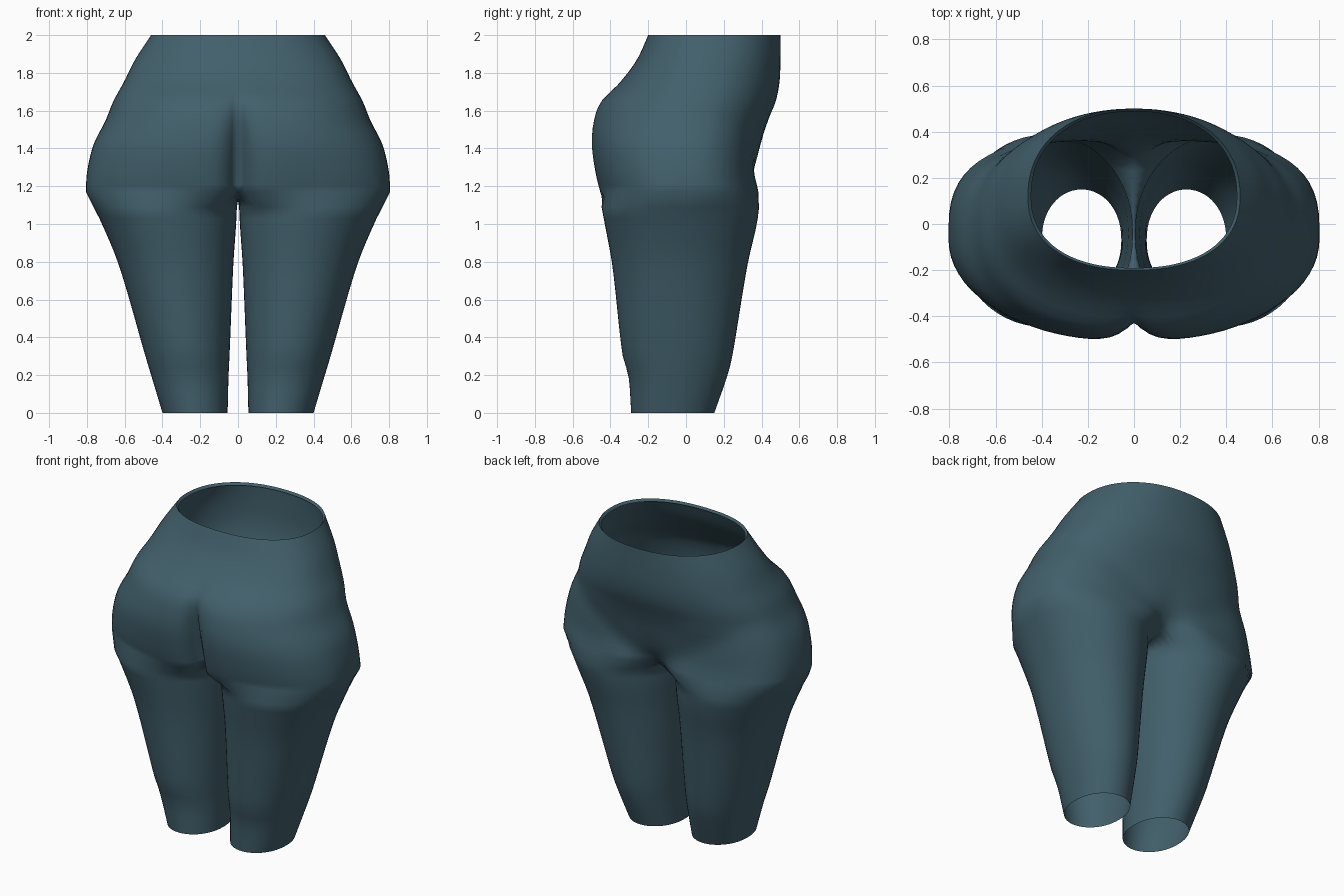
import bpy
import bmesh
from math import sin, cos, radians, exp, copysign

cube = bpy.data.objects.get("Cube")
if cube:
    bpy.data.objects.remove(cube)

OUTER, INNER = 44, 12          # segments on the outer arc and the inner thigh arc
OPEN = 140                     # leg angle at which the outer arc meets the inner one

# Leg profile: z, inner x, outer x, rear y (-y), far y (+y), y of widest point
LEG = [(0, .055, .40, -.29, .15, -.07), (.2, .05, .46, -.305, .22, -.06),
       (.3, .045, .49, -.335, .245, -.05), (.78, .025, .63, -.39, .325, -.04),
       (1, .01, .72, -.43, .375, -.04), (1.09, .006, .765, -.447, .387, -.045)]
# Hip profile: z, half width, y of widest point, rear y, far y, cleft depth, groin depth,
# squareness of the far side
HIP = [(1.17, .805, -.05, -.465, .39, .17, .10, 2.9), (1.27, .80, -.04, -.49, .375, .17, .03, 2.8),
       (1.42, .765, -.02, -.51, .395, .14, 0, 2.5), (1.55, .70, .01, -.497, .435, .08, 0, 2.3),
       (1.65, .66, .03, -.455, .475, .03, 0, 2.2), (1.75, .605, .06, -.35, .495, 0, 0, 2.2),
       (1.87, .545, .09, -.26, .50, 0, 0, 2.2), (2, .46, .12, -.20, .50, 0, 0, 2.2)]


def sample(table, z):
    """Smoothly interpolate a profile table at height z."""
    last = len(table) - 1
    i = 0
    while i < last - 1 and z > table[i + 1][0]:
        i += 1
    a, b = table[i], table[i + 1]
    p, q = table[max(i - 1, 0)], table[min(i + 2, last)]
    h = b[0] - a[0]
    t = (z - a[0]) / h
    out = []
    for k in range(1, len(a)):
        ma = (b[k] - p[k]) / (b[0] - p[0]) * h
        mb = (q[k] - a[k]) / (q[0] - a[0]) * h
        out.append((2*t**3 - 3*t*t + 1) * a[k] + (t**3 - 2*t*t + t) * ma
                   + (3*t*t - 2*t**3) * b[k] + (t**3 - t*t) * mb)
    return out


def leg_point(z, angle):
    xi, xo, rear, far, mid = sample(LEG, z)
    c, s = cos(radians(angle)), sin(radians(angle))
    depth = far - mid if s > 0 else mid - rear
    return ((xi + xo) / 2 + (xo - xi) / 2 * c, mid + depth * copysign(abs(s) ** .92, s), z)


def hip_point(z, angle):
    """Point on the half hip; angles follow the leg so the edges run straight up."""
    width, mid, rear, far, cleft, groin, square = sample(HIP, z)
    end = cos(radians(OPEN))
    f = max((cos(radians(angle)) - end) / (1 - end), 0)
    if abs(angle) > OPEN - .1:
        f = 0
    x = width * f
    if angle < 0:
        reach = max(1 - f ** 2.3, 0) ** (1 / 2.3)
        y = mid + (rear - mid) * reach + max(cleft, 0) * exp(-x / .05)
    else:
        reach = max(1 - f ** square, 0) ** (1 / square)
        y = mid + (far - mid) * reach - max(groin, 0) * exp(-(x / .12) ** 2)
        # Soft diagonal crease between thigh and belly
        y -= .012 * reach * exp(-((z - 1.17 - .6 * x) / .08) ** 2)
    return (x, y, z)


bm = bmesh.new()


def bridge(low, high):
    for i in range(len(low) - 1):
        bm.faces.new((low[i], low[i + 1], high[i + 1], high[i]))


# Leg: closed rings up to just below the crotch
outer_angles = [-OPEN + 2 * OPEN * i / OUTER for i in range(OUTER + 1)]
step = (360 - 2 * OPEN) / INNER
angles = outer_angles + [OPEN + step * i for i in range(1, INNER)]
rings = []
for r in range(19):
    z = 1.09 * r / 18
    ring = [bm.verts.new(leg_point(z, a)) for a in angles]
    rings.append(ring + ring[:1])
for low, high in zip(rings, rings[1:]):
    bridge(low, high)

# Hips: open arcs ending on the centre line
arcs = []
for r in range(23):
    z = 1.17 + .83 * r / 22
    arcs.append([bm.verts.new(hip_point(z, a)) for a in outer_angles])
for low, high in zip(arcs, arcs[1:]):
    bridge(low, high)

# Crotch: saddle along the centre line joining the leg to the hips
first, last = arcs[0][0], arcs[0][-1]
saddle = []
for i in range(1, INNER):
    t = i / INNER
    p = last.co.lerp(first.co, t)
    saddle.append(bm.verts.new((0, p.y, p.z - .045 * sin(radians(180 * t)))))
bridge(rings[-1], arcs[0] + saddle + [first])

# Waist lip: narrow fold turned inward at the rim
lip = [bm.verts.new((v.co.x * .97, .12 + (v.co.y - .12) * .97, 1.985)) for v in arcs[-1]]
bridge(arcs[-1], lip)

bmesh.ops.recalc_face_normals(bm, faces=bm.faces)
# Turn the open shell outward, judged by a face on the outer thigh
outermost = max(bm.faces, key=lambda f: f.calc_center_median().x)
if outermost.normal.x < 0:
    bmesh.ops.reverse_faces(bm, faces=bm.faces)

mesh = bpy.data.meshes.new("lower_body")
bm.to_mesh(mesh)
bm.free()
body = bpy.data.objects.new("lower_body", mesh)
bpy.context.collection.objects.link(body)

mirror = body.modifiers.new("mirror", 'MIRROR')
mirror.use_clip = True
mirror.merge_threshold = .001

# Single slate blue material
color = (.054, .116, .148, 1)
mat = bpy.data.materials.new("slate_blue")
mat.use_nodes = True
mat.diffuse_color = color
mat.node_tree.nodes["Principled BSDF"].inputs["Base Color"].default_value = color
mesh.materials.append(mat)

bpy.context.view_layer.objects.active = body
body.select_set(True)
bpy.ops.object.shade_smooth_by_angle(angle=radians(60))
